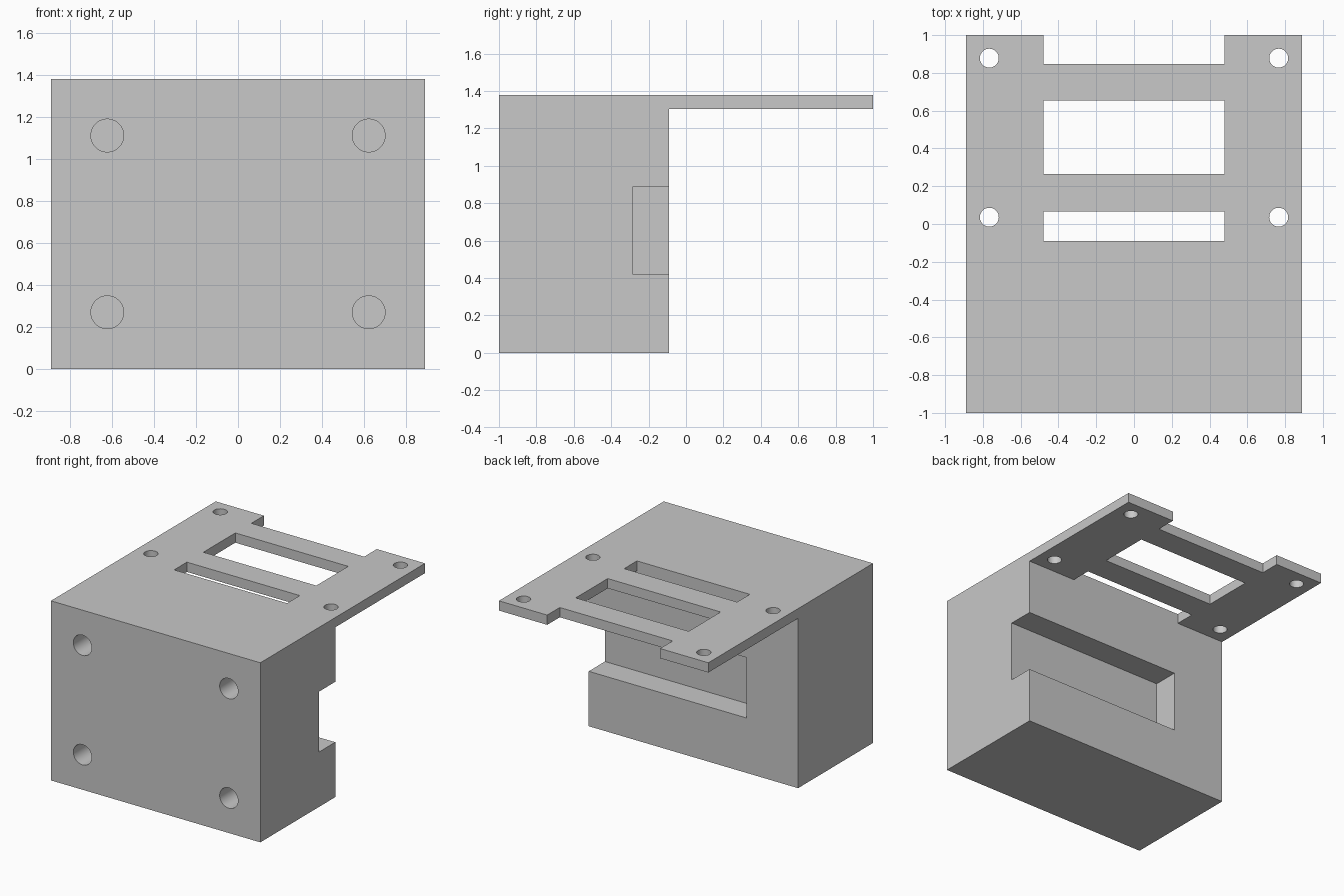
import bpy
import bmesh
from math import pi
from mathutils import Matrix, Vector

default = bpy.data.objects.get("Cube")
if default:
    bpy.data.objects.remove(default, do_unlink=True)

HALF_W, TOP, PLATE_Z, BACK = 0.89, 1.38, 1.305, -0.09

grey = bpy.data.materials.new("plain grey")
grey.use_nodes = True
colour = (0.58, 0.58, 0.58, 1)
grey.diffuse_color = colour
grey.node_tree.nodes["Principled BSDF"].inputs["Base Color"].default_value = colour


def add_object(name, bm):
    bmesh.ops.recalc_face_normals(bm, faces=bm.faces)
    mesh = bpy.data.meshes.new(name)
    bm.to_mesh(mesh)
    bm.free()
    mesh.materials.append(grey)
    obj = bpy.data.objects.new(name, mesh)
    bpy.context.collection.objects.link(obj)
    return obj


def box(name, low, high):
    low, high = Vector(low), Vector(high)
    bm = bmesh.new()
    bmesh.ops.create_cube(bm, size=1, matrix=Matrix.Translation((low + high) / 2)
                          @ Matrix.Diagonal((*(high - low), 1)))
    return add_object(name, bm)


def cylinder(name, centre, radius, depth, tilt=0):
    bm = bmesh.new()
    bmesh.ops.create_cone(bm, cap_ends=True, segments=48, radius1=radius, radius2=radius,
                          depth=depth, matrix=Matrix.Translation(centre) @ Matrix.Rotation(tilt, 4, "X"))
    return add_object(name, bm)


# Block and overhanging plate: one side profile extruded across the width
profile = [(-1, 0), (BACK, 0), (BACK, PLATE_Z), (1, PLATE_Z), (1, TOP), (-1, TOP)]
bm = bmesh.new()
face = bm.faces.new([bm.verts.new((-HALF_W, y, z)) for y, z in profile])
moved = bmesh.ops.extrude_face_region(bm, geom=[face])["geom"]
bmesh.ops.translate(bm, vec=(2 * HALF_W, 0, 0),
                    verts=[v for v in moved if isinstance(v, bmesh.types.BMVert)])
bracket = add_object("mounting_bracket", bm)

# Plate slot, window and end notch
cutters = [box("plate_slot_cutter", (-0.48, y0, PLATE_Z - 0.1), (0.48, y1, TOP + 0.1))
           for y0, y1 in ((BACK, 0.065), (0.265, 0.653), (0.847, 1.1))]

# Rear channel, open on the left side
cutters.append(box("rear_channel_cutter", (-0.45, -0.287, 0.422), (1, 0.1, 0.886)))

# Screw holes through the plate and blind holes in the front
for side in (-1, 1):
    for y in (0.036, 0.878):
        cutters.append(cylinder("plate_hole_cutter", (side * 0.766, y, TOP), 0.05, 0.4))
    for z in (0.269, 1.11):
        cutters.append(cylinder("front_hole_cutter", (side * 0.622, -1, z), 0.078, 1.0, pi / 2))

bpy.ops.object.select_all(action="DESELECT")
bpy.context.view_layer.objects.active = bracket
bracket.select_set(True)
for cutter in cutters:
    cutter.hide_render = True
    cut = bracket.modifiers.new("cut", "BOOLEAN")
    cut.operation, cut.solver, cut.object = "DIFFERENCE", "EXACT", cutter
    bpy.ops.object.modifier_apply(modifier=cut.name)
    bpy.data.objects.remove(cutter, do_unlink=True)

bpy.ops.object.shade_smooth_by_angle(angle=pi / 6)
